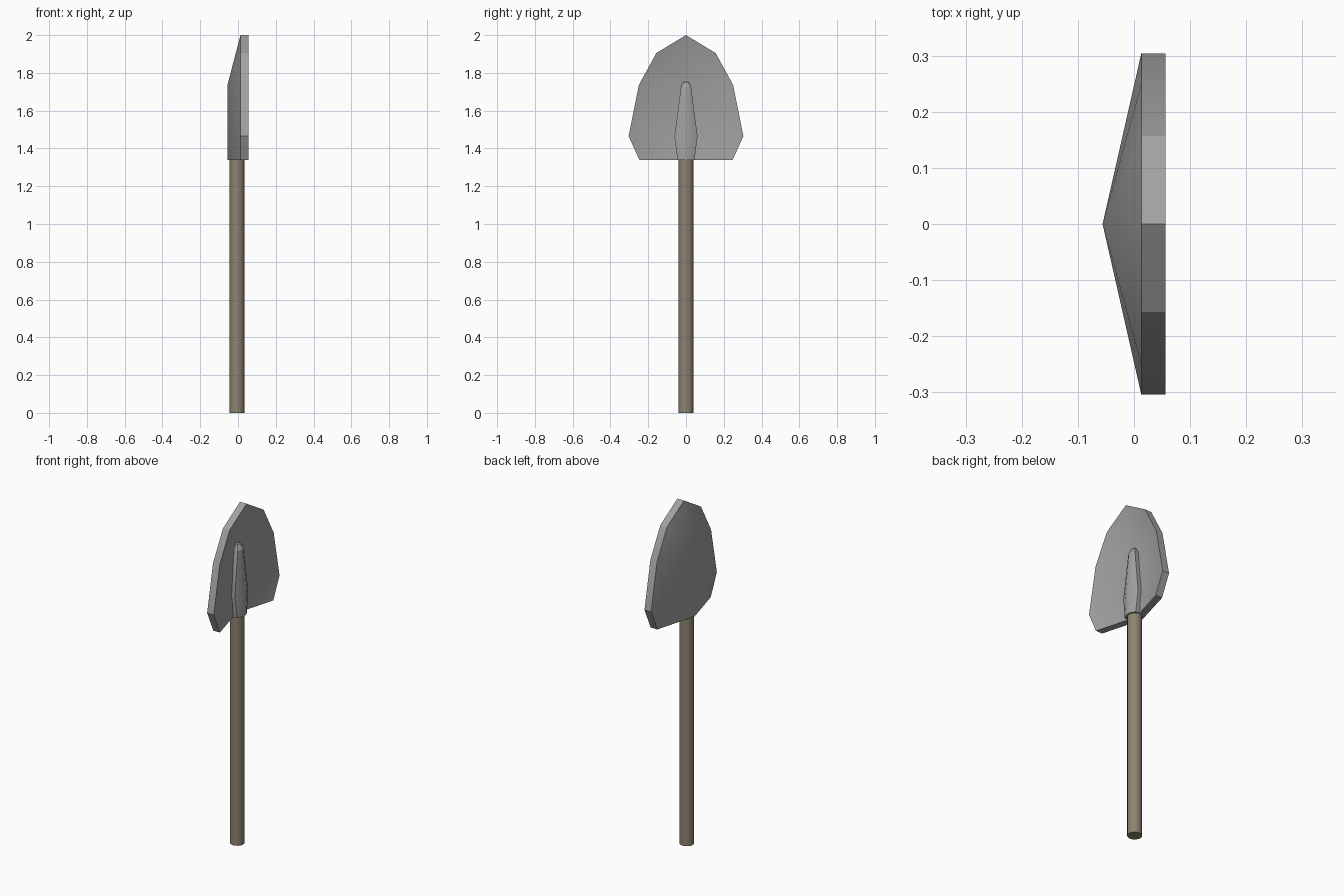
import bpy, bmesh

if "Cube" in bpy.data.objects:
    bpy.data.objects.remove(bpy.data.objects["Cube"])

def mat(name, c):
    m = bpy.data.materials.new(name)
    m.diffuse_color = (*c, 1)
    m.use_nodes = True
    m.node_tree.nodes["Principled BSDF"].inputs["Base Color"].default_value = m.diffuse_color
    return m

steel = mat("steel grey", (0.36, 0.36, 0.36))
wood = mat("worn wood", (0.27, 0.225, 0.16))

def finish(name, bm, material, angle):
    bmesh.ops.recalc_face_normals(bm, faces=bm.faces)
    me = bpy.data.meshes.new(name)
    bm.to_mesh(me)
    bm.free()
    me.materials.append(material)
    ob = bpy.data.objects.new(name, me)
    bpy.context.collection.objects.link(ob)
    bpy.ops.object.select_all(action='DESELECT')
    ob.select_set(True)
    bpy.context.view_layer.objects.active = ob
    bpy.ops.object.shade_smooth_by_angle(angle=angle)
    return ob

# Handle: round wooden pole
bpy.ops.mesh.primitive_cylinder_add(vertices=16, radius=0.04, depth=1.35,
                                    location=(-0.005, 0, 0.675))
handle = bpy.context.object
handle.name = "handle"
handle.data.materials.append(wood)
bpy.ops.object.shade_smooth_by_angle(angle=0.7)

# Blade: thick dished plate, half outline (y, z) mirrored about a sunken centre line
RIM, RIDGE, THICK = 0.013, -0.056, 0.043
outline = [(0, 2.0), (0.157, 1.905), (0.25, 1.735), (0.304, 1.465), (0.247, 1.34)]
centre = [1.735, 1.465, 1.34]
bm = bmesh.new()
for s in (1, -1):
    for dx in (0, THICK):
        o = [bm.verts.new((RIM + dx, s * y, z)) for y, z in outline]
        c = [bm.verts.new((RIDGE + dx, 0, z)) for z in centre]
        for f in ((c[0], o[0], o[1]), (c[0], o[1], o[2]),
                  (c[0], o[2], o[3], c[1]), (c[1], o[3], o[4], c[2])):
            bm.faces.new(f)
        loop = o + [c[2]]
        if dx == 0:
            back = loop
    # rim wall joining both sides
    for i in range(len(loop) - 1):
        bm.faces.new((back[i], back[i + 1], loop[i + 1], loop[i]))
bmesh.ops.remove_doubles(bm, verts=bm.verts, dist=1e-4)
finish("blade", bm, steel, 0.5)

# Socket: tapered rib in the hollow of the blade (z, half width, front x)
sections = [(1.34, 0.045, 0.042), (1.465, 0.061, 0.044),
            (1.725, 0.027, 0.026), (1.752, 0.012, 0.008)]
bm = bmesh.new()
rings = []
for z, w, x in sections:
    prof = [(-0.03, -w), (x - 0.35 * w, -w), (x, -w * 0.35),
            (x, w * 0.35), (x - 0.35 * w, w), (-0.03, w)]
    rings.append([bm.verts.new((px, py, z)) for px, py in prof])
for a, b in zip(rings, rings[1:]):
    for i in range(6):
        j = (i + 1) % 6
        bm.faces.new((a[i], a[j], b[j], b[i]))
bm.faces.new(rings[0])
bm.faces.new(rings[-1])
finish("socket", bm, steel, 0.5)
